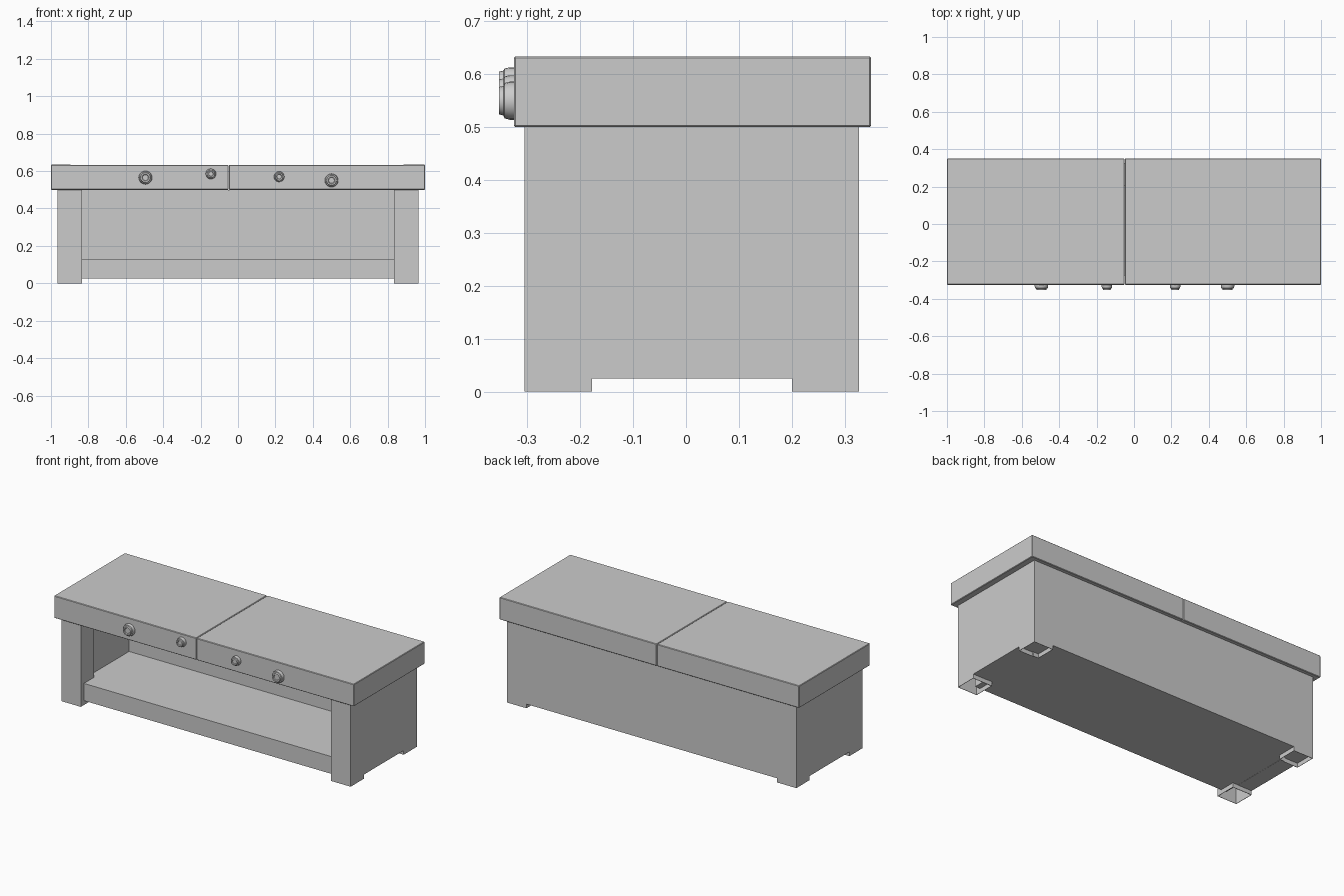
import bpy, bmesh, math
from mathutils import Vector

if "Cube" in bpy.data.objects:
    bpy.data.objects.remove(bpy.data.objects["Cube"])


def mesh_object(name, bm):
    bmesh.ops.recalc_face_normals(bm, faces=bm.faces)
    me = bpy.data.meshes.new(name)
    bm.to_mesh(me)
    bm.free()
    ob = bpy.data.objects.new(name, me)
    bpy.context.collection.objects.link(ob)
    return ob


def box(name, x, y, z):
    bm = bmesh.new()
    bmesh.ops.create_cube(bm, size=1)
    for v in bm.verts:
        v.co = Vector(r[0] if c < 0 else r[1] for c, r in zip(v.co, (x, y, z)))
    return mesh_object(name, bm)


# Carcass: U-shaped plan with two thicker front posts, extruded upward
half = [(0.965, 0.327), (0.965, -0.305), (0.835, -0.305), (0.835, -0.178),
        (0.87, -0.178), (0.87, 0.205)]
plan = half + [(-x, y) for x, y in reversed(half)]
bm = bmesh.new()
face = bm.faces.new([bm.verts.new((x, y, 0)) for x, y in plan])
up = bmesh.ops.extrude_face_region(bm, geom=[face])
bmesh.ops.translate(bm, vec=(0, 0, 0.5),
                    verts=[g for g in up["geom"] if isinstance(g, bmesh.types.BMVert)])
if not any(f.calc_center_median().z == 0 for f in bm.faces):
    bm.faces.new([v for v in bm.verts if v.co.z == 0])
carcass = mesh_object("carcass", bm)

# Cut the underside away to leave four corner feet
cutters = [box("gap_cutter_long", (-0.835, 0.835), (-0.5, 0.5), (-0.1, 0.025)),
           box("gap_cutter_side", (-1.2, 1.2), (-0.178, 0.2), (-0.1, 0.025))]
bpy.context.view_layer.objects.active = carcass
for c in cutters:
    mod = carcass.modifiers.new("feet", "BOOLEAN")
    mod.operation, mod.solver, mod.object = "DIFFERENCE", "EXACT", c
    bpy.ops.object.modifier_apply(modifier=mod.name)
for c in cutters:
    bpy.data.objects.remove(c)

# Hollow the feet: shallow at the back, deep inside the front posts
bm = bmesh.new()
bm.from_mesh(carcass.data)
soles = [f for f in bm.faces if f.normal.z < -0.9 and f.calc_center_median().z < 0.005]
bmesh.ops.inset_region(bm, faces=soles, thickness=0.003)
for f in soles:
    depth = 0.45 if f.calc_center_median().y < 0 else 0.025
    ex = bmesh.ops.extrude_face_region(bm, geom=[f])
    bmesh.ops.translate(bm, vec=(0, 0, depth),
                        verts=[g for g in ex["geom"] if isinstance(g, bmesh.types.BMVert)])
bmesh.ops.delete(bm, geom=[f for f in soles if f.is_valid], context="FACES")
bmesh.ops.recalc_face_normals(bm, faces=bm.faces)
bm.to_mesh(carcass.data)
bm.free()

# Shelf between the posts
box("shelf", (-0.87, 0.87), (-0.275, 0.205), (0.026, 0.13))

# Two worktop slabs meeting at an off-centre seam
for name, x in (("worktop_left", (-1, -0.051)), ("worktop_right", (-0.049, 1))):
    slab = box(name, x, (-0.325, 0.35), (0.5, 0.632))
    for v in slab.data.vertices:
        if v.co.z > 0.6 and abs(v.co.x) > 0.9:
            v.co.z = 0.634
    bev = slab.modifiers.new("soft_edge", "BEVEL")
    bev.width, bev.segments = 0.003, 1
    bev.limit_method = "ANGLE"


# Control knobs: stepped turned profile on the front edge
def knob(name, x, z, r):
    profile = [(0, -0.004), (r, -0.004), (r, 0.008), (0.93 * r, 0.018),
               (0.78 * r, 0.020), (0.72 * r, 0.028), (0.5 * r, 0.028),
               (0.42 * r, 0.023), (0, 0.023)]
    bm = bmesh.new()
    vs = [bm.verts.new((pr, 0, h)) for pr, h in profile]
    es = [bm.edges.new(p) for p in zip(vs, vs[1:])]
    bmesh.ops.spin(bm, geom=vs + es, axis=(0, 0, 1), cent=(0, 0, 0),
                   angle=math.tau, steps=20)
    bmesh.ops.remove_doubles(bm, verts=bm.verts, dist=1e-5)
    ob = mesh_object(name, bm)
    ob.location = (x, -0.325, z)
    ob.rotation_euler.x = math.pi / 2
    bpy.ops.object.select_all(action="DESELECT")
    ob.select_set(True)
    bpy.context.view_layer.objects.active = ob
    bpy.ops.object.shade_smooth_by_angle(angle=math.radians(35))


for i, (x, z, r) in enumerate([(-0.495, 0.565, 0.036), (-0.145, 0.585, 0.028),
                               (0.22, 0.57, 0.028), (0.5, 0.55, 0.036)]):
    knob(f"knob_{i + 1}", x, z, r)
